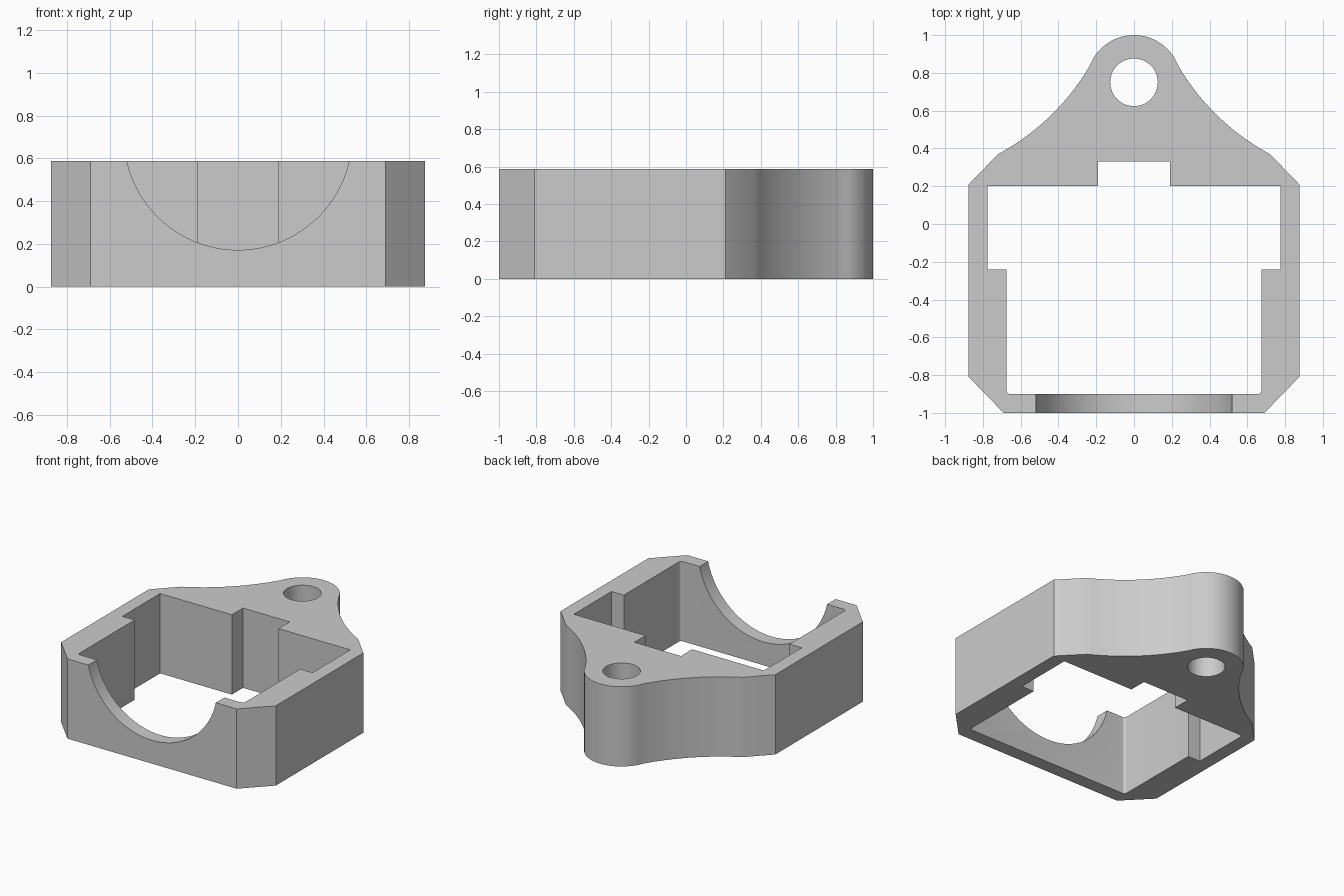
import bpy, bmesh
from math import sin, cos, atan2, pi, hypot

if "Cube" in bpy.data.objects:
    bpy.data.objects.remove(bpy.data.objects["Cube"])

H = 0.588            # body height
HOLE_Y = 0.75        # centre of the lug and its hole


def arc(cx, cy, r, a0, a1, n):
    return [(cx + r * cos(a0 + (a1 - a0) * i / n), cy + r * sin(a0 + (a1 - a0) * i / n))
            for i in range(n + 1)]


def mirrored(right):
    """Close a right-hand outline (bottom to top) with its mirror image."""
    left = [(-x, y) for x, y in reversed(right) if x > 1e-5]
    return right + left


def prism(name, pts, lo, hi, along_y=False):
    """Extrude a closed outline along z, or along y for an x-z outline."""
    bm = bmesh.new()
    place = (lambda p: (p[0], lo, p[1])) if along_y else (lambda p: (p[0], p[1], lo))
    face = bm.faces.new([bm.verts.new(place(p)) for p in pts])
    ext = bmesh.ops.extrude_face_region(bm, geom=[face])
    verts = [v for v in ext["geom"] if isinstance(v, bmesh.types.BMVert)]
    move = (0, hi - lo, 0) if along_y else (0, 0, hi - lo)
    bmesh.ops.translate(bm, vec=move, verts=verts)
    bmesh.ops.recalc_face_normals(bm, faces=bm.faces[:])
    mesh = bpy.data.meshes.new(name)
    bm.to_mesh(mesh)
    bm.free()
    obj = bpy.data.objects.new(name, mesh)
    bpy.context.collection.objects.link(obj)
    return obj


def cut(target, cutter):
    cutter.hide_render = True
    bpy.context.view_layer.objects.active = target
    mod = target.modifiers.new("cut", "BOOLEAN")
    mod.operation, mod.solver, mod.object = "DIFFERENCE", "EXACT", cutter
    bpy.ops.object.modifier_apply(modifier=mod.name)
    bpy.data.objects.remove(cutter)


# Outer body: chamfered box, concave shoulders flowing into the rounded lug
lug_a = atan2(0.48, 0.877)
d = 1.49
cx, cy = d * cos(lug_a), HOLE_Y + d * sin(lug_a)
a_start = atan2(0.37 - cy, 0.72 - cx)
shoulder_r = hypot(0.72 - cx, 0.37 - cy)
shoulder = arc(cx, cy, shoulder_r, a_start, lug_a - pi, 20)[:-1]
lug = arc(0, HOLE_Y, 0.25, lug_a, pi / 2, 16)
frame = prism("bracket_frame", mirrored(
    [(0.69, -1), (0.875, -0.81), (0.875, 0.21)] + shoulder + lug), 0, H)

# Stepped through-pocket with small front fillets and a rear notch
fillet = arc(0.655, -0.88, 0.02, -pi / 2, 0, 6)
cut(frame, prism("pocket_cutter", mirrored(
    fillet + [(0.675, -0.24), (0.775, -0.24), (0.775, 0.2), (0.19, 0.2), (0.19, 0.33)]),
    -0.1, H + 0.1))

# Screw hole in the lug
cut(frame, prism("hole_cutter", arc(0, HOLE_Y, 0.126, 0, 2 * pi, 48)[:-1], -0.1, H + 0.1))

# Round scoop in the front wall
cut(frame, prism("scoop_cutter", arc(0, 0.705, 0.533, 0, 2 * pi, 96)[:-1],
                 -1.1, -0.8, along_y=True))

# Smooth curved walls, keep hard edges
bpy.ops.object.select_all(action="DESELECT")
frame.select_set(True)
bpy.context.view_layer.objects.active = frame
bpy.ops.object.shade_smooth_by_angle(angle=0.3)
